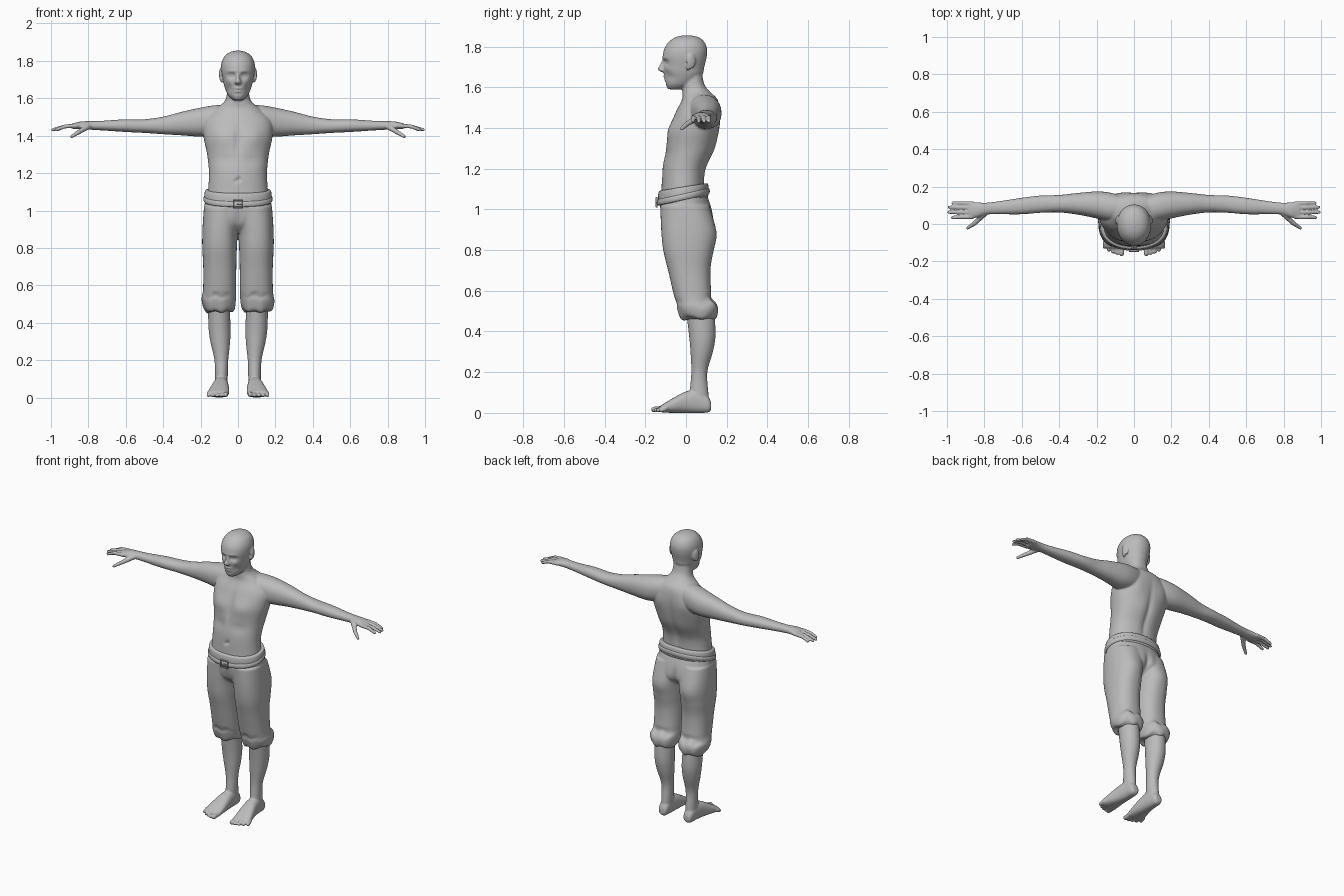
import bpy, bmesh, math
from mathutils import Vector, Matrix

if "Cube" in bpy.data.objects:
    bpy.data.objects.remove(bpy.data.objects["Cube"])

grey = bpy.data.materials.new("plain grey")
grey.use_nodes = True
tone = (0.5, 0.5, 0.5, 1)
grey.diffuse_color = tone
grey.node_tree.nodes["Principled BSDF"].inputs["Base Color"].default_value = tone


def spline(a, b, c, d, t):
    """Smooth value between b and c."""
    return 0.5 * (2 * b + (c - a) * t + (2 * a - 5 * b + 4 * c - d) * t * t
                  + (3 * b - a - 3 * c + d) * t ** 3)


def loft(bm, axis, rings, side=1, power=2.2, seg=48, steps=5):
    """Skin through rings (position, low, high, low, high) along an axis."""
    dense = []
    for i in range(len(rings) - 1):
        four = [rings[max(i - 1, 0)], rings[i], rings[i + 1], rings[min(i + 2, len(rings) - 1)]]
        dense += [[spline(*q, k / steps) for q in zip(*four)] for k in range(steps)]
    dense.append(rings[-1])
    loops = []
    for p, a0, a1, b0, b1 in dense:
        loop = []
        for k in range(seg):
            ang = math.tau * k / seg
            c, s = math.cos(ang), math.sin(ang)
            a = (a0 + a1) / 2 + (a1 - a0) / 2 * math.copysign(abs(c) ** (2 / power), c)
            b = (b0 + b1) / 2 + (b1 - b0) / 2 * math.copysign(abs(s) ** (2 / power), s)
            x, y, z = {"z": (a, b, p), "x": (p, a, b), "y": (a, p, b)}[axis]
            loop.append(bm.verts.new((x * side, y, z)))
        loops.append(loop)
    faces = [bm.faces.new((l[k], l[(k + 1) % seg], m[(k + 1) % seg], m[k]))
             for l, m in zip(loops, loops[1:]) for k in range(seg)]
    faces += [bm.faces.new(loops[0]), bm.faces.new(loops[-1])]
    bmesh.ops.recalc_face_normals(bm, faces=faces)


def column(bm, rings, **options):
    """Upright loft, symmetric in x: (z, half width, front, back)."""
    loft(bm, "z", [(z, -w, w, f, b) for z, w, f, b in rings], **options)


def ball(bm, centre, size, turn=0):
    m = Matrix.Translation(centre) @ Matrix.Rotation(turn, 4, "Z") @ Matrix.Diagonal((*size, 1))
    bmesh.ops.create_uvsphere(bm, u_segments=20, v_segments=12, radius=1, matrix=m)


def digit(bm, points, r0, r1, side):
    """Finger or toe as a tapering tube with round ends."""
    pts = [Vector((x * side, y, z)) for x, y, z in points]
    n = len(pts) - 1
    for i, (p, q) in enumerate(zip(pts, pts[1:])):
        ra, rb = r0 + (r1 - r0) * i / n, r0 + (r1 - r0) * (i + 1) / n
        turn = (q - p).to_track_quat("Z", "Y").to_matrix().to_4x4()
        bmesh.ops.create_cone(bm, cap_ends=True, segments=16, radius1=ra, radius2=rb,
                              depth=(q - p).length, matrix=Matrix.Translation((p + q) / 2) @ turn)
        ball(bm, p, (ra, ra, ra))
        ball(bm, q, (rb, rb, rb))


def sculpt(bm, face, x, z, rx, rz, amount):
    """Push a soft mirrored bump (or dent) out of the front (-1) or back (1)."""
    for v in bm.verts:
        if (v.co.y - 0.03) * face > 0:
            d = ((abs(v.co.x) - x) / rx) ** 2 + ((v.co.z - z) / rz) ** 2
            v.co.y += face * amount * math.exp(-d)


def finish(name, bm, voxel=0, smooth=0):
    mesh = bpy.data.meshes.new(name)
    bm.to_mesh(mesh)
    bm.free()
    mesh.materials.append(grey)
    mesh.polygons.foreach_set("use_smooth", [True] * len(mesh.polygons))
    ob = bpy.data.objects.new(name, mesh)
    bpy.context.collection.objects.link(ob)
    if voxel:
        fuse = ob.modifiers.new("fuse", "REMESH")
        fuse.mode, fuse.voxel_size, fuse.use_smooth_shade = "VOXEL", voxel, True
        relax = ob.modifiers.new("relax", "SMOOTH")
        relax.factor, relax.iterations = 0.5, smooth
    return ob


# torso and neck
body = bmesh.new()
column(body, [(1.04, .165, -.125, .09), (1.11, .16, -.12, .09), (1.2, .155, -.115, .1),
              (1.3, .165, -.1, .145), (1.4, .185, -.078, .165), (1.48, .18, -.05, .168),
              (1.54, .125, -.02, .155), (1.58, .075, -.018, .115), (1.62, .06, -.02, .088),
              (1.7, .058, -.03, .075)])
sculpt(body, -1, .08, 1.39, .06, .05, .014)      # chest
sculpt(body, -1, 0, 1.38, .015, .1, -.008)       # breastbone
sculpt(body, -1, .07, 1.27, .06, .03, -.006)     # under the ribs
sculpt(body, -1, 0, 1.165, .012, .012, -.012)    # navel
sculpt(body, 1, 0, 1.27, .022, .15, -.014)       # spine
sculpt(body, 1, .1, 1.43, .05, .06, .008)        # shoulder blades

# head
head = bmesh.new()
column(head, [(1.59, .026, -.088, -.01), (1.615, .052, -.1, .04), (1.66, .072, -.106, .08),
              (1.7, .081, -.11, .09), (1.75, .09, -.114, .102), (1.79, .088, -.106, .103),
              (1.825, .072, -.082, .088), (1.846, .045, -.05, .06), (1.855, .012, -.012, .022)],
       power=2.1, seg=96, steps=10)
sculpt(head, -1, .034, 1.722, .018, .013, -.017)   # eye sockets
sculpt(head, -1, .032, 1.745, .03, .008, .004)     # brow
sculpt(head, -1, .05, 1.69, .018, .015, .005)      # cheekbones
sculpt(head, -1, .05, 1.65, .018, .02, -.008)      # hollow cheeks
sculpt(head, -1, 0, 1.652, .022, .006, .008)       # upper lip
sculpt(head, -1, 0, 1.638, .018, .006, .006)       # lower lip
sculpt(head, -1, 0, 1.645, .026, .003, -.007)      # mouth line
sculpt(head, -1, 0, 1.625, .025, .005, -.004)      # chin crease
column(head, [(1.673, .012, -.116, -.08), (1.682, .02, -.134, -.08), (1.692, .016, -.139, -.08),
              (1.71, .01, -.128, -.08), (1.742, .009, -.112, -.08)], seg=24)   # nose
for s in (1, -1):
    ball(head, (s * .033, -.083, 1.722), (.014, .014, .009))
    ball(head, (s * .09, .025, 1.728), (.009, .024, .038), s * .35)
    ball(head, (s * .088, .012, 1.7), (.008, .012, .016))
skull = bpy.data.meshes.new("skull")
head.to_mesh(skull)
head.free()
body.from_mesh(skull)
bpy.data.meshes.remove(skull)

pants = bmesh.new()
for s in (1, -1):
    # arm and palm
    loft(body, "x", [(.06, .02, .15, 1.42, 1.565), (.13, .015, .168, 1.4, 1.562),
                     (.2, .03, .174, 1.395, 1.55), (.3, .05, .166, 1.402, 1.528),
                     (.4, .062, .155, 1.408, 1.502), (.5, .06, .152, 1.415, 1.488),
                     (.6, .052, .14, 1.42, 1.488), (.72, .052, .122, 1.428, 1.48),
                     (.79, .05, .114, 1.432, 1.478), (.84, .034, .116, 1.434, 1.476),
                     (.885, .028, .12, 1.436, 1.465)], s)
    # thumb and fingers
    digit(body, [(.8, .055, 1.45), (.85, .005, 1.42), (.89, -.022, 1.395)], .016, .009, s)
    for y, tip, end in ((.11, .968, .113), (.086, .988, .09), (.062, .991, .063), (.038, .972, .034)):
        digit(body, [(.865, y, 1.453), (.925, (y + end) / 2, 1.45), (tip, end, 1.432)], .0125, .009, s)
    # shin
    loft(body, "z", [(.05, .057, .123, .02, .115), (.1, .055, .122, .018, .11),
                     (.2, .052, .126, .026, .105), (.3, .042, .148, .022, .132),
                     (.38, .04, .158, .015, .145), (.5, .045, .16, .0, .14)], s, 2)
    # foot
    loft(body, "y", [(.124, .07, .11, .015, .05), (.108, .06, .12, .002, .08),
                     (.06, .054, .126, .0, .11), (.0, .05, .136, .0, .105),
                     (-.06, .047, .152, .0, .075), (-.11, .048, .163, .002, .045),
                     (-.128, .052, .155, .006, .034)], s, 2.4)
    # toes
    for i in range(5):
        x, r = .064 + .023 * i, (.0155 if i == 0 else .0115)
        digit(body, [(x, -.1, .022), (x + .002, -.158 + .0022 * i * i, r + .001)], r, r * .9, s)
    # trouser leg with gathered cuff
    loft(pants, "z", [(.458, .04, .162, -.005, .138), (.474, .02, .183, -.028, .152),
                      (.52, .012, .195, -.045, .156), (.57, .01, .187, -.058, .128),
                      (.7, .009, .186, -.088, .12), (.8, .006, .191, -.112, .135),
                      (.9, .0, .19, -.122, .145), (1.02, -.03, .182, -.126, .115)], s, 2.3)
finish("body", body, .005, 5)

# trouser seat and soft folds
column(pants, [(.88, .09, -.06, .09), (.93, .16, -.112, .135), (1, .18, -.128, .128),
               (1.08, .172, -.126, .1)])
sculpt(pants, 1, 0, .92, .02, .07, -.02)
sculpt(pants, -1, 0, .95, .02, .06, -.01)
sculpt(pants, -1, .1, .545, .08, .012, -.008)
sculpt(pants, 1, .1, .56, .08, .015, -.01)
sculpt(pants, 1, .1, .86, .06, .05, .006)
for v in pants.verts:
    if v.co.z < .56:    # gathers in the cuff
        v.co.z += .006 * math.sin(9 * v.co.x / .1) + .005 * math.sin(v.co.y * 60)
finish("trousers", pants, .006, 5)


def band(name, z, half, grow, tilt):
    """Soft belt round the hips, lower in front."""
    bm = bmesh.new()
    rows = ((-1, -.012), (-.85, 0), (0, .004), (.85, 0), (1, -.012))
    column(bm, [(z + half * h, .176 + grow + d, -.134 - grow - d, .108 + grow + d) for h, d in rows])
    for v in bm.verts:
        v.co.z += tilt * (v.co.y + .01)
    finish(name, bm)


band("belt", 1.075, .036, 0, .16)
band("belt_strap", 1.062, .016, .005, .22)

# buckle
buckle = bmesh.new()
for x, z, w, h in ((-.025, 0, .006, .05), (.025, 0, .006, .05), (0, -.022, .05, .006),
                   (0, .022, .05, .006), (.01, 0, .03, .005)):
    m = Matrix.Translation((x, -.144, 1.035 + z)) @ Matrix.Diagonal((w, .01, h, 1))
    bmesh.ops.create_cube(buckle, size=1, matrix=m)
frame = finish("buckle", buckle)
frame.modifiers.new("soft edge", "BEVEL").width = .002
